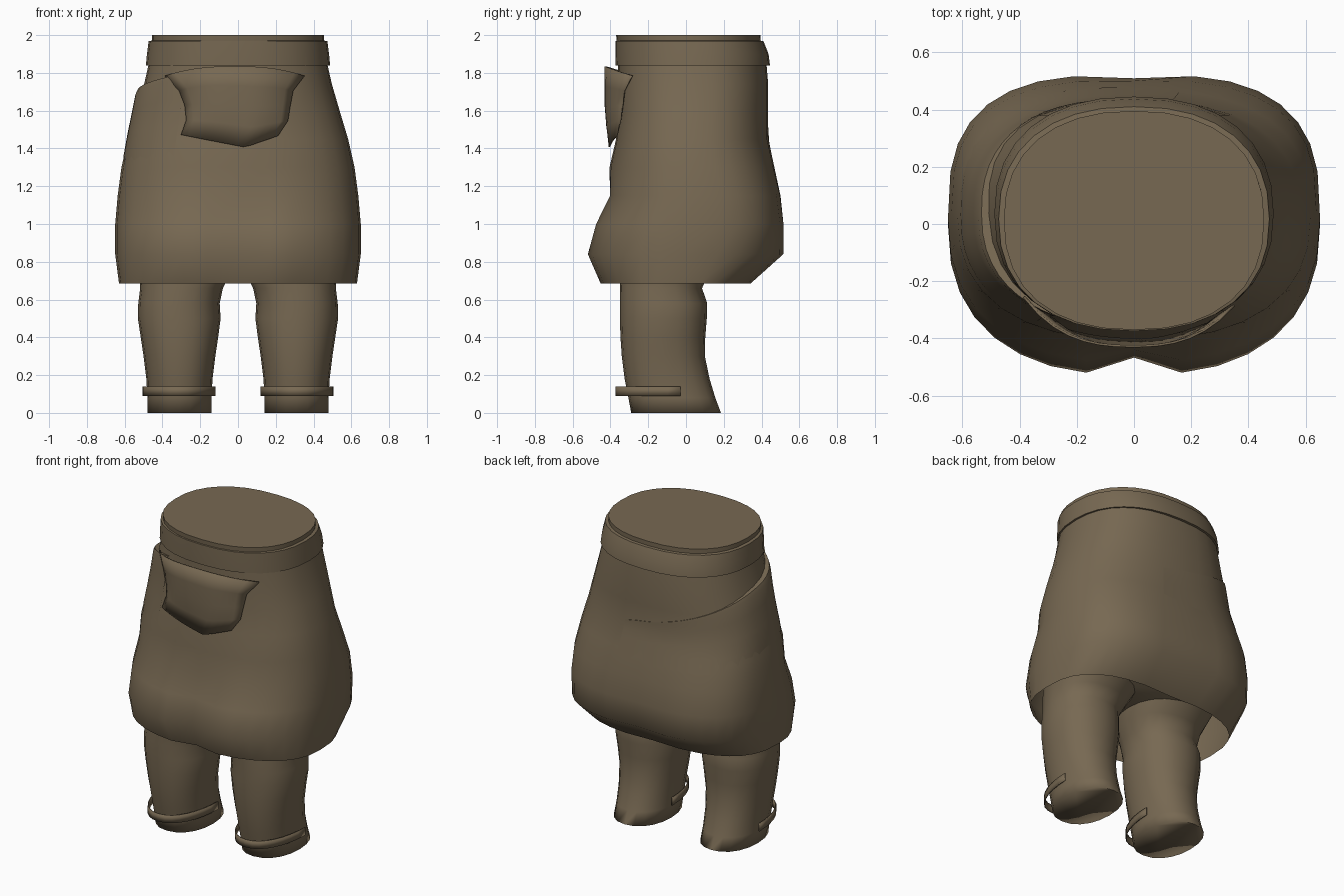
import bpy, bmesh, math

if "Cube" in bpy.data.objects:
    bpy.data.objects.remove(bpy.data.objects["Cube"])

cloth = bpy.data.materials.new("brown")
cloth.diffuse_color = (0.185, 0.14, 0.085, 1)
cloth.use_nodes = True
cloth.node_tree.nodes["Principled BSDF"].inputs["Base Color"].default_value = cloth.diffuse_color


def finish(bm, name, angle=50, thick=0):
    bmesh.ops.recalc_face_normals(bm, faces=bm.faces)
    me = bpy.data.meshes.new(name)
    bm.to_mesh(me)
    bm.free()
    ob = bpy.data.objects.new(name, me)
    bpy.context.collection.objects.link(ob)
    me.materials.append(cloth)
    if thick:
        m = ob.modifiers.new("thickness", 'SOLIDIFY')
        m.thickness, m.offset = thick, 0
    bpy.ops.object.select_all(action='DESELECT')
    ob.select_set(True)
    bpy.context.view_layer.objects.active = ob
    bpy.ops.object.shade_smooth_by_angle(angle=math.radians(angle))
    return ob


def grid(bm, rows, closed=False):
    """Bridge rows of points into quads and return the vertex rows."""
    vs = [[bm.verts.new(p) for p in r] for r in rows]
    n = len(vs[0])
    for a, b in zip(vs, vs[1:]):
        for i in range(n if closed else n - 1):
            j = (i + 1) % n
            bm.faces.new((a[i], a[j], b[j], b[i]))
    return vs


def oval(z, x0, x1, yf, yb, t, power=2.4, dip=0.0, square=0.0):
    """Point on a squarish oval, optionally dented at centre and squarer at the back."""
    c, s = math.cos(t), math.sin(t)
    e = 2 / (power + (square if s > 0 else 0))
    x = (x1 - x0) / 2 * math.copysign(abs(c) ** e, c)
    y = (yb - yf) / 2 * math.copysign(abs(s) ** e, s)
    y *= 1 - dip * (math.exp(-(x / 0.09) ** 2) if s < 0 else 0.35 * math.exp(-(x / 0.15) ** 2))
    return ((x0 + x1) / 2 + x, (yf + yb) / 2 + y, z)


def loft(name, rings, n=24, caps=(), power=2.4, angle=50):
    bm = bmesh.new()
    vs = grid(bm, [[oval(*r[:5], 2 * math.pi * i / n, power, *r[5:])
                    for i in range(n)] for r in rings], True)
    for c in caps:
        bm.faces.new(vs[c])
    return finish(bm, name, angle)


# Skirt profile: height, half width, front y, back y, centre dent, back squareness
PROFILE = [(0.685, 0.63, -0.46, 0.35, 0.10, 0.4), (0.84, 0.65, -0.53, 0.525, 0.12, 0.5),
           (1.0, 0.65, -0.485, 0.525, 0.09, 0.5), (1.15, 0.637, -0.41, 0.505, 0.03, 0.4),
           (1.3, 0.617, -0.405, 0.468, 0, 0.2), (1.45, 0.583, -0.37, 0.435, 0, 0),
           (1.6, 0.538, -0.36, 0.435, 0, 0), (1.74, 0.497, -0.36, 0.435, 0, 0),
           (1.86, 0.47, -0.36, 0.425, 0, 0)]


def skirt_at(z):
    for a, b in zip(PROFILE, PROFILE[1:]):
        if z <= b[0]:
            f = (z - a[0]) / (b[0] - a[0])
            return [p + (q - p) * f for p, q in zip(a, b)]
    return list(PROFILE[-1])


loft("skirt", [(z, -w, w, f, b, d, q) for z, w, f, b, d, q in PROFILE], 32)

# Body under the cloth, showing at the top
loft("torso", [(0.80, -0.40, 0.40, -0.28, 0.22), (0.95, -0.56, 0.56, -0.37, 0.38),
               (1.3, -0.55, 0.55, -0.35, 0.40), (1.6, -0.48, 0.48, -0.32, 0.40),
               (1.9, -0.455, 0.455, -0.36, 0.39), (2.0, -0.455, 0.455, -0.37, 0.395)],
     32, (0, -1), 2.3)

# Waistband with returns at both edges
loft("waistband", [(1.84, -0.45, 0.45, -0.35, 0.41), (1.838, -0.488, 0.488, -0.372, 0.445),
                   (1.90, -0.482, 0.482, -0.374, 0.437), (1.968, -0.473, 0.473, -0.374, 0.41),
                   (1.972, -0.452, 0.452, -0.36, 0.385)], 32, power=2.3, angle=40)

# Legs and loose ankle straps, one per side
LEG = [(0, 0.14, 0.48, -0.29, 0.185), (0.08, 0.14, 0.48, -0.305, 0.155),
       (0.18, 0.135, 0.485, -0.325, 0.125), (0.30, 0.12, 0.50, -0.34, 0.10),
       (0.40, 0.105, 0.515, -0.347, 0.102), (0.50, 0.092, 0.53, -0.35, 0.11),
       (0.58, 0.097, 0.528, -0.35, 0.112), (0.66, 0.08, 0.518, -0.35, 0.085),
       (0.74, 0.04, 0.525, -0.35, 0.12), (0.86, 0.0, 0.55, -0.35, 0.26),
       (0.95, 0.0, 0.55, -0.34, 0.32)]
for side, s in (("left", -1), ("right", 1)):
    loft(side + "_leg", [(z, *sorted((s * a, s * b)), f, k) for z, a, b, f, k in LEG],
         20, (0, -1), 2.2, 110)
    bm = bmesh.new()
    arc = [math.pi * (1 + i / 16) for i in range(17)]
    grid(bm, [[(s * 0.313 + 0.19 * math.copysign(abs(math.cos(t)) ** 0.9, math.cos(t)),
                -0.03 + 0.34 * math.sin(t), z) for t in arc] for z in (0.09, 0.14)])
    finish(bm, side + "_ankle_strap", 40, 0.006)

# Front pouch: bulging cloth with flared top corners
LEFT = [-0.30, -0.272, -0.28, -0.31, -0.385]
RIGHT = [0.21, 0.262, 0.275, 0.29, 0.35]
bm = bmesh.new()
rows = []
for k in range(5):
    v = k / 4
    row = []
    for i in range(15):
        u = i / 14
        x = LEFT[k] + (RIGHT[k] - LEFT[k]) * u
        low = 1.472 - 0.065 * (1 - abs(u - 0.66) / 0.66) if u < 0.66 else 1.407 + 0.06 * (u - 0.66) / 0.34
        top = 1.785 + 0.05 * (1 - abs(2 * u - 1) ** 2.5)
        z = low + (top - low) * v
        w, f, b = skirt_at(z)[1:4]
        y = (f + b) / 2 - (b - f) / 2 * (1 - abs(x / w) ** 2.4) ** (1 / 2.4)
        bulge = (1 - abs(2 * u - 1) ** 3) * min(1, 0.25 + 2 * v)
        row.append((x, y - 0.012 - 0.055 * bulge, z))
    rows.append(row)
grid(bm, rows)
finish(bm, "front_pouch", 50, 0.008)

# Overlapping cloth layer: its top edge falls from the front left to the middle of the back
bm = bmesh.new()
N = 24
cols = []
for i in range(N + 1):
    f = i / N
    t = math.radians(240 - 160 * f)
    edge = 1.80 - 0.33 * f + 0.03 * math.sin(math.pi * f)
    out = 0.003 + 0.03 * math.exp(-((f - 0.3) / 0.22) ** 2)
    col = []
    for k, o in ((0, -0.3), (0.25, 0.1), (0.5, 0.35), (0.75, 0.7), (0.95, 1), (1, 0.85), (1, -0.3)):
        z = 1.25 + (edge - 1.25) * k
        w, a, b, dent, q = skirt_at(z)[1:]
        d = out * o
        col.append(oval(z, -w - d, w + d, a - d, b + d, t, 2.4, dent, q))
    cols.append(col)
grid(bm, cols)
finish(bm, "cloth_overlap", 60)
